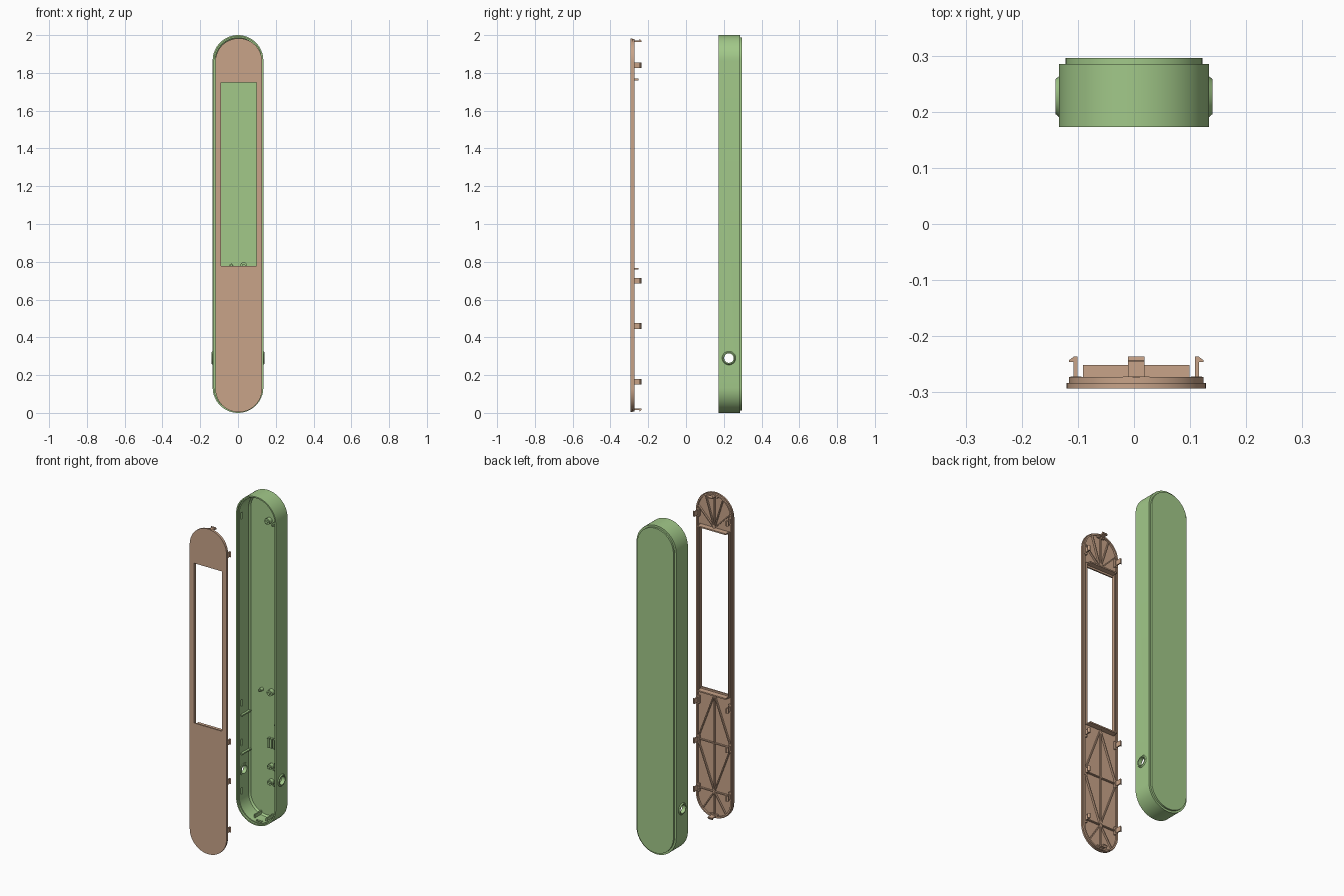
import bpy, bmesh, math
from mathutils import Vector, Matrix

if "Cube" in bpy.data.objects:
    bpy.data.objects.remove(bpy.data.objects["Cube"])

def material(name, rgb):
    m = bpy.data.materials.new(name)
    m.diffuse_color = (*rgb, 1)
    m.use_nodes = True
    m.node_tree.nodes["Principled BSDF"].inputs["Base Color"].default_value = m.diffuse_color
    return m

GREEN = material("green_plastic", (0.36, 0.58, 0.25))
TAN = material("tan_plastic", (0.58, 0.37, 0.25))

def finish(bm, name, mat=None):
    bmesh.ops.recalc_face_normals(bm, faces=bm.faces)
    me = bpy.data.meshes.new(name)
    bm.to_mesh(me)
    bm.free()
    ob = bpy.data.objects.new(name, me)
    bpy.context.collection.objects.link(ob)
    if mat:
        me.materials.append(mat)
    return ob

def smooth(ob):
    bpy.ops.object.select_all(action='DESELECT')
    ob.select_set(True)
    bpy.context.view_layer.objects.active = ob
    bpy.ops.object.shade_smooth_by_angle(angle=math.radians(30))

def stadium_solid(name, mat, rings, cx, low, high, n=32):
    """Loft stadium rings (radius, y); first and last rings are capped."""
    bm = bmesh.new()
    loops = []
    for r, y in rings:
        loop = []
        for cz, start in ((high, 0), (low, math.pi)):
            for i in range(n + 1):
                a = start + math.pi * i / n
                loop.append(bm.verts.new((cx + r * math.cos(a), y, cz + r * math.sin(a))))
        loops.append(loop)
    for a, b in zip(loops, loops[1:]):
        for i in range(len(a)):
            j = (i + 1) % len(a)
            bm.faces.new((a[i], a[j], b[j], b[i]))
    bm.faces.new(loops[0])
    bm.faces.new(loops[-1])
    return finish(bm, name, mat)

def box(bm, x0, x1, y0, y1, z0, z1):
    m = Matrix.Translation(((x0 + x1) / 2, (y0 + y1) / 2, (z0 + z1) / 2)) @ \
        Matrix.Diagonal((x1 - x0, y1 - y0, z1 - z0, 1))
    bmesh.ops.create_cube(bm, size=1, matrix=m)

def cylinder(bm, p, q, r1, r2=None, n=32):
    p, q = Vector(p), Vector(q)
    rot = (q - p).to_track_quat('Z', 'Y').to_matrix().to_4x4()
    bmesh.ops.create_cone(bm, cap_ends=True, segments=n, radius1=r1, radius2=r2 or r1,
                          depth=(q - p).length, matrix=Matrix.Translation((p + q) / 2) @ rot)

def cut(ob, bm):
    cutter = finish(bm, "cutter")
    cutter.hide_render = True
    mod = ob.modifiers.new("cut", 'BOOLEAN')
    mod.operation, mod.solver, mod.object = 'DIFFERENCE', 'EXACT', cutter
    bpy.context.view_layer.objects.active = ob
    bpy.ops.object.modifier_apply(modifier=mod.name)
    bpy.data.objects.remove(cutter)

CLIP_Z = (0.165, 0.46, 0.70, 1.84)
PORT_Y, PORT_Z = 0.227, 0.29

# back shell: open tray with a stepped back and a stepped front lip
shell = stadium_solid("back_shell", GREEN, [
    (0.122, 0.296), (0.122, 0.285), (0.134, 0.285), (0.134, 0.173),
    (0.126, 0.173), (0.126, 0.185), (0.120, 0.185), (0.120, 0.272), (0.112, 0.283)],
    0, 0.134, 1.866)

# port holes and clip slots
bm = bmesh.new()
for s in (-1, 1):
    cylinder(bm, (s * 0.10, PORT_Y, PORT_Z), (s * 0.15, PORT_Y, PORT_Z), 0.026)
    for z in CLIP_Z:
        a, b = sorted((s * 0.11, s * 0.128))
        box(bm, a, b, 0.198, 0.214, z - 0.02, z + 0.02)
for z0, z1 in ((0.006, 0.03), (1.97, 1.994)):
    box(bm, -0.02, 0.02, 0.198, 0.214, z0, z1)
cut(shell, bm)
smooth(shell)

# raised port rings
bm = bmesh.new()
n = 32
profile = [(0.025, 0.116), (0.025, 0.140), (0.031, 0.140), (0.037, 0.133), (0.037, 0.116)]
for s in (-1, 1):
    rings = [[bm.verts.new((s * x, PORT_Y + r * math.cos(2 * math.pi * i / n),
                            PORT_Z + r * math.sin(2 * math.pi * i / n))) for i in range(n)]
             for r, x in profile]
    for k in range(len(rings)):
        a, b = rings[k], rings[(k + 1) % len(rings)]
        for i in range(n):
            j = (i + 1) % n
            bm.faces.new((a[i], a[j], b[j], b[i]))
smooth(finish(bm, "port_rings", GREEN))

# mounting posts with locating pins on the floor
bm = bmesh.new()
for x, z, r in ((0.015, 1.82, 0.018), (0.055, 1.81, 0.011), (-0.035, 0.78, 0.010),
                (0.03, 0.78, 0.018), (0.03, 0.33, 0.016), (0.065, 0.325, 0.011),
                (0.03, 0.235, 0.016), (0.065, 0.23, 0.011)):
    cylinder(bm, (x, 0.284, z), (x, 0.258, z), r, n=24)
    cylinder(bm, (x, 0.259, z), (x, 0.248, z), r * 0.5, n=16)
smooth(finish(bm, "mounting_posts", GREEN))

# ribbed block, wall ridges and end ribs inside the shell
bm = bmesh.new()
for i in range(3):
    x = 0.012 + 0.018 * i
    box(bm, x, x + 0.012, 0.262, 0.284, 0.445, 0.50)
box(bm, 0.012, 0.06, 0.272, 0.284, 0.45, 0.495)
for s in (-1, 1):
    for z in (0.63, 0.395):
        a, b = sorted((s * 0.107, s * 0.122))
        box(bm, a, b, 0.195, 0.282, z - 0.004, z + 0.004)
    box(bm, s * 0.04 - 0.004, s * 0.04 + 0.004, 0.215, 0.284, 0.02, 0.04)
finish(bm, "shell_ribs", GREEN)

# front cover: plate with raised rim, then the display window
CX, LOW, HIGH = 0.004, 0.128, 1.859
cover = stadium_solid("front_cover", TAN, [
    (0.124, -0.293), (0.124, -0.283), (0.120, -0.283), (0.120, -0.273),
    (0.111, -0.273), (0.111, -0.284)], CX, LOW, HIGH)
bm = bmesh.new()
box(bm, CX - 0.094, CX + 0.094, -0.32, -0.25, 0.777, 1.75)
cut(cover, bm)
smooth(cover)

# window frame: tall bars above and below, low rails at the sides
bm = bmesh.new()
for z in (0.763, 1.765):
    box(bm, CX - 0.0945, CX + 0.0945, -0.284, -0.251, z - 0.004, z + 0.004)
for s in (-1, 1):
    x = CX + s * 0.0975
    box(bm, x - 0.003, x + 0.003, -0.284, -0.273, 0.76, 1.77)
finish(bm, "window_frame", TAN)

# stiffening ribs, lower truss and upper fan, as (x, z) segments
bm = bmesh.new()
def rib(a, b, w=0.006):
    (x0, z0), (x1, z1) = a, b
    d = Vector((x1 - x0, 0, z1 - z0))
    m = Matrix.Translation((CX + (x0 + x1) / 2, -0.2785, (z0 + z1) / 2)) @ \
        Matrix.Rotation(-math.atan2(d.z, d.x), 4, 'Y') @ \
        Matrix.Diagonal((d.length, 0.011, w, 1))
    bmesh.ops.create_cube(bm, size=1, matrix=m)

rib((0, 0.015), (0, 0.765))
rib((0, 1.765), (0, 1.972))
for z in (0.165, 0.46):
    rib((-0.112, z), (0.112, z))
for s in (-1, 1):
    rib((0, 0.755), (s * 0.112, 0.46))
    rib((s * 0.112, 0.46), (0, 0.165))
    rib((0, 0.165), (s * 0.078, 0.045))
    rib((0, 1.77), (s * 0.108, 1.88))
    rib((0, 1.77), (s * 0.058, 1.955))
finish(bm, "cover_ribs", TAN)

# snap clips: hooked profile (outward, y) swept along the cover edge
bm = bmesh.new()
def sweep(profile, cz, angle, half):
    out = Vector((math.cos(angle), 0, math.sin(angle)))
    side = Vector((-math.sin(angle), 0, math.cos(angle)))
    ends = [[bm.verts.new(Vector((CX, y, cz)) + out * u + side * t) for u, y in profile]
            for t in (-half, half)]
    for i in range(len(profile)):
        j = (i + 1) % len(profile)
        bm.faces.new((ends[0][i], ends[0][j], ends[1][j], ends[1][i]))
    bm.faces.new(ends[0])
    bm.faces.new(ends[1])

HOOK = [(0.105, -0.284), (0.105, -0.236), (0.111, -0.236), (0.120, -0.243),
        (0.120, -0.246), (0.112, -0.246), (0.112, -0.284)]
FOOT = [(0.098, -0.284), (0.098, -0.272), (0.117, -0.272), (0.117, -0.284)]
places = [(z, a) for z in CLIP_Z for a in (0, math.pi)]
for z, a in places + [(HIGH, math.pi / 2), (LOW, -math.pi / 2)]:
    sweep(HOOK, z, a, 0.015)
    sweep(FOOT, z, a, 0.024)
finish(bm, "snap_clips", TAN)
